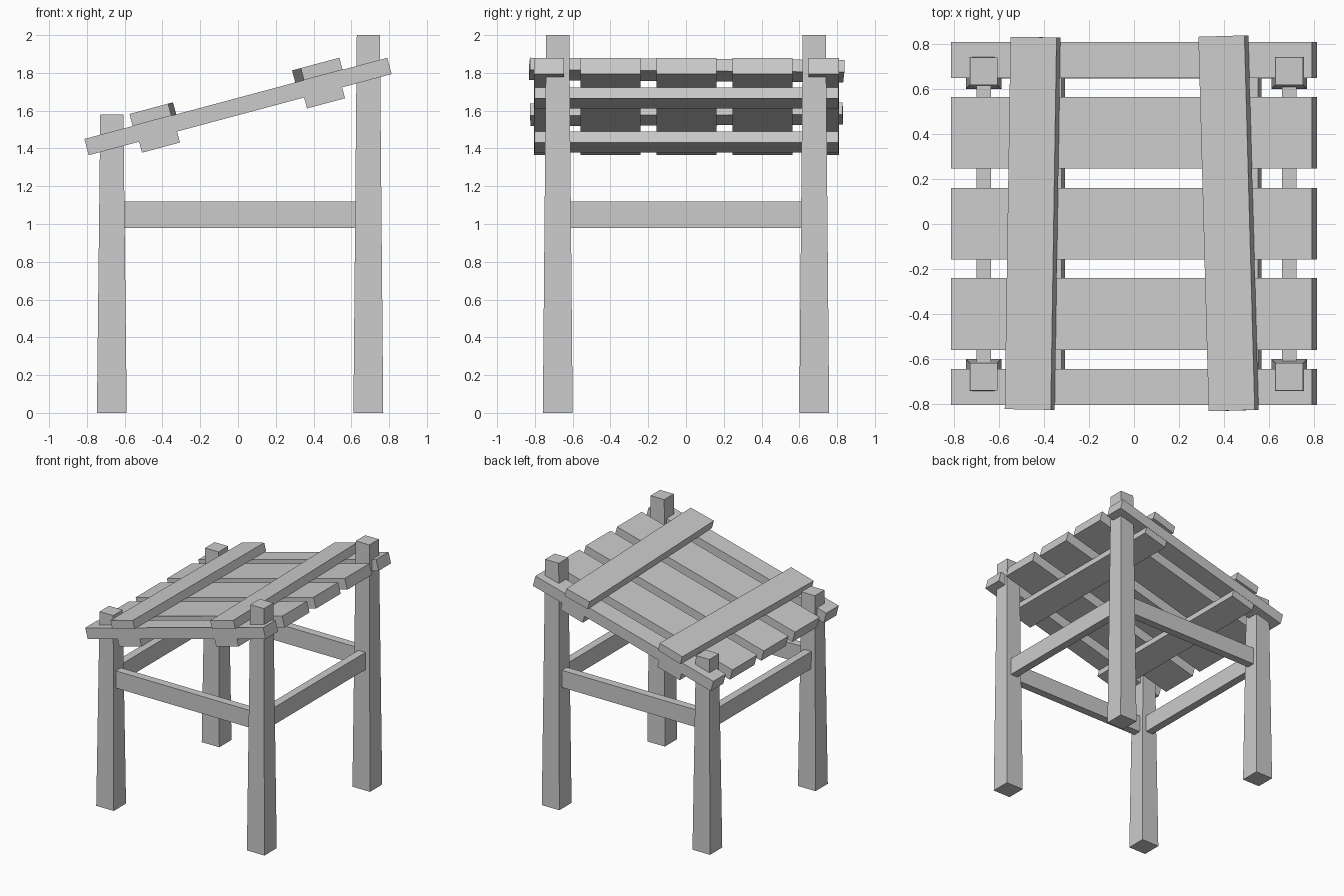
import bpy, bmesh
from math import radians
from mathutils import Matrix, Vector

if "Cube" in bpy.data.objects:
    bpy.data.objects.remove(bpy.data.objects["Cube"])


def box(name, size, matrix, top_scale=1.0):
    """Box of the given size; the top face may be tapered."""
    bm = bmesh.new()
    bmesh.ops.create_cube(bm, size=1.0)
    for v in bm.verts:
        s = top_scale if v.co.z > 0 else 1.0
        v.co = Vector((v.co.x * size[0] * s, v.co.y * size[1] * s, v.co.z * size[2]))
    me = bpy.data.meshes.new(name)
    bm.to_mesh(me)
    bm.free()
    ob = bpy.data.objects.new(name, me)
    ob.matrix_world = matrix
    bpy.context.collection.objects.link(ob)
    return ob


T = Matrix.Translation
LEFT, RIGHT, DEPTH = -0.668, 0.69, 0.679

# tapered legs, short on the left and tall on the right
for side, x, h in (("left", LEFT, 1.58), ("right", RIGHT, 2.0)):
    for end, y in (("front", -DEPTH), ("back", DEPTH)):
        box(f"{end}_{side}_leg", (0.158, 0.158, h), T((x, y, h / 2)), 0.775)

# stretchers between the legs
mid, span = (LEFT + RIGHT) / 2, RIGHT - LEFT
for end, y in (("front", -DEPTH), ("back", DEPTH)):
    box(f"{end}_stretcher", (span - 0.11, 0.065, 0.14), T((mid, y, 1.05)))
for side, x in (("left", LEFT), ("right", RIGHT)):
    box(f"{side}_stretcher", (0.065, 2 * DEPTH - 0.11, 0.14), T((x, 0, 1.05)))

# sloping roof planks, the two outer ones narrower
slope = T((0, 0, 1.622)) @ Matrix.Rotation(radians(-15), 4, 'Y')
thick = 0.089
for i, (y, w) in enumerate(((-0.725, 0.16), (-0.4, 0.318), (0.002, 0.318),
                            (0.405, 0.318), (0.729, 0.16))):
    box(f"roof_plank_{i + 1}", (1.66, w, thick), slope @ T((0, y, 0)))

# battens under the planks
for side, u in (("left", -0.45), ("right", 0.4545)):
    box(f"{side}_lower_batten", (0.208, 1.61, 0.06),
        slope @ T((u, 0.002, -thick / 2 - 0.03)))

# slightly crooked battens on top of the planks
for side, u, turn, length in (("left", -0.446, -0.016, 1.655),
                              ("right", 0.4555, 0.0285, 1.665)):
    box(f"{side}_upper_batten", (0.212, length, 0.066),
        slope @ T((u, 0.003, thick / 2 + 0.033)) @ Matrix.Rotation(turn, 4, 'Z'))
